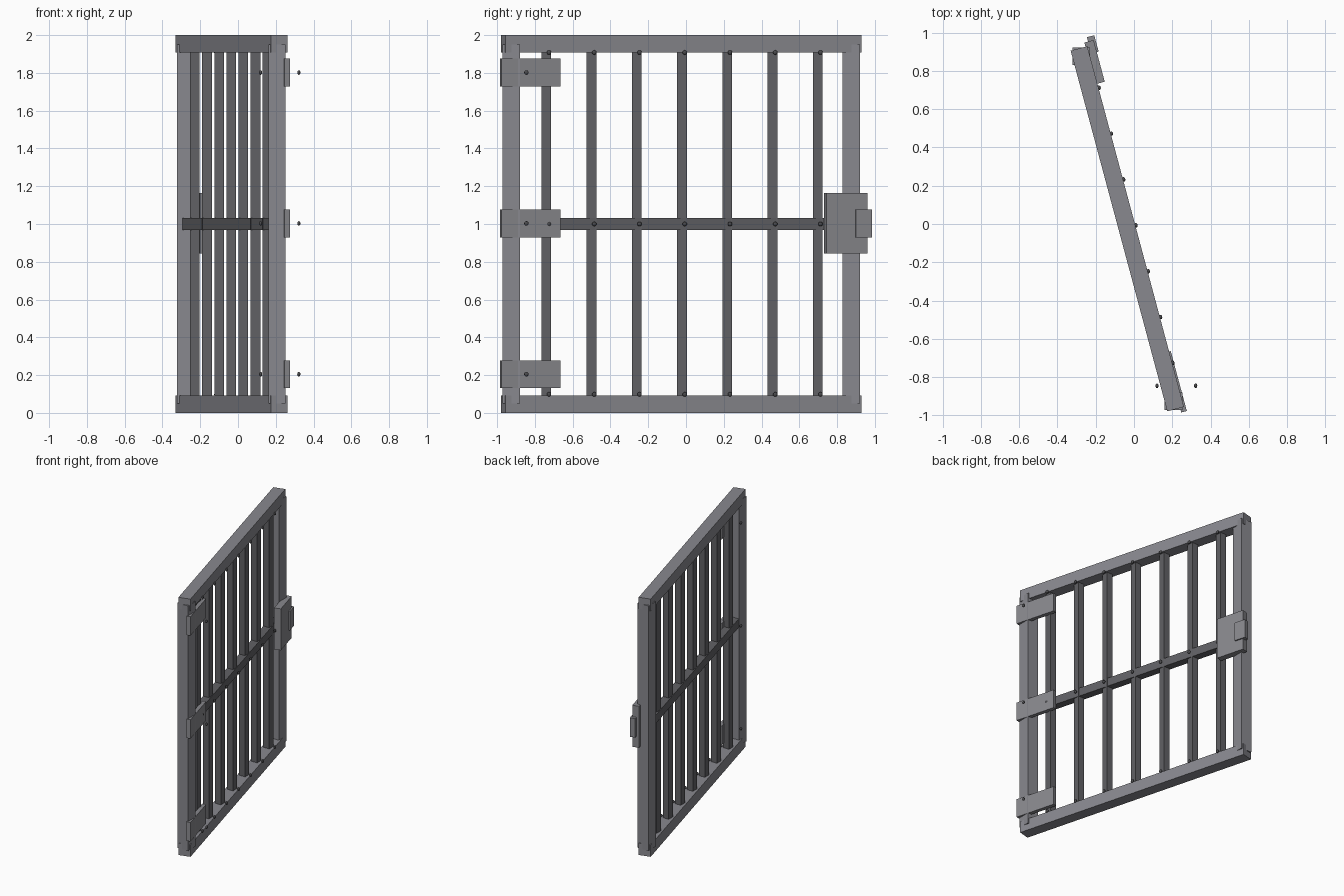
import bpy, math
from mathutils import Vector

if "Cube" in bpy.data.objects:
    bpy.data.objects.remove(bpy.data.objects["Cube"])

A = math.radians(15)                 # gate swings open by 15 degrees
N = Vector((math.cos(A), math.sin(A), 0))    # across the gate
U = Vector((-math.sin(A), math.cos(A), 0))   # along the gate
C = Vector((-0.035, -0.025, 0))


def material(name, r, g, b):
    m = bpy.data.materials.new(name)
    m.diffuse_color = (r, g, b, 1)
    m.use_nodes = True
    m.node_tree.nodes["Principled BSDF"].inputs["Base Color"].default_value = m.diffuse_color
    return m


FRAME = material("frame_iron", 0.25, 0.25, 0.275)
BAR = material("bar_iron", 0.12, 0.12, 0.13)
PLATE = material("plate_iron", 0.25, 0.25, 0.27)
RIVET = material("rivet_iron", 0.07, 0.07, 0.075)


def at(n, u, z):
    return C + N * n + U * u + Vector((0, 0, z))


def box(name, loc, size, mat, turned=True):
    bpy.ops.mesh.primitive_cube_add(size=1, location=loc,
                                    rotation=(0, 0, A if turned else 0))
    o = bpy.context.object
    o.name = name
    o.scale = size
    o.data.materials.append(mat)
    return o


def rivet(name, loc, r, turned=True):
    bpy.ops.mesh.primitive_uv_sphere_add(segments=12, ring_count=8, radius=r, location=loc,
                                         rotation=(0, 0, A if turned else 0))
    o = bpy.context.object
    o.name = name
    o.scale = (0.7, 1, 1)
    o.data.materials.append(RIVET)
    bpy.ops.object.shade_smooth_by_angle()


# top, bottom and middle rails
box("bottom_rail", at(0, 0, 0.046), (0.09, 1.95, 0.092), FRAME)
box("top_rail", at(0, 0, 1.954), (0.09, 1.95, 0.092), FRAME)
box("middle_rail", at(0, 0, 1.0), (0.06, 1.82, 0.066), BAR)

# end posts stay square to the axes
for name, u in (("hinge_post", -0.932), ("latch_post", 0.932)):
    box(name, at(0, u, 1.0), (0.092, 0.092, 1.9), FRAME, False)

# upright bars with rivets
for i in range(7):
    u = 0.004 + (i - 3) * 0.248
    box("bar", at(0, u, 1.0), (0.051, 0.051, 1.9), BAR, False)
    for z in (0.098, 1.0, 1.908):
        rivet("bar_rivet", at(0.049, u + 0.002, z), 0.012)

# hinge plates and their pins
for z in (0.205, 1.003, 1.802):
    box("hinge_plate", at(0.039, -0.838, z), (0.03, 0.323, 0.147), PLATE)
    for x in (0.12, 0.322):
        rivet("hinge_pin", (x, -0.845, z), 0.012, False)

# lock case and bolt
box("lock_case", at(0.06, 0.885, 1.004), (0.05, 0.225, 0.322), PLATE)
box("lock_bolt", at(0.075, 0.977, 1.003), (0.04, 0.088, 0.147), PLATE)
